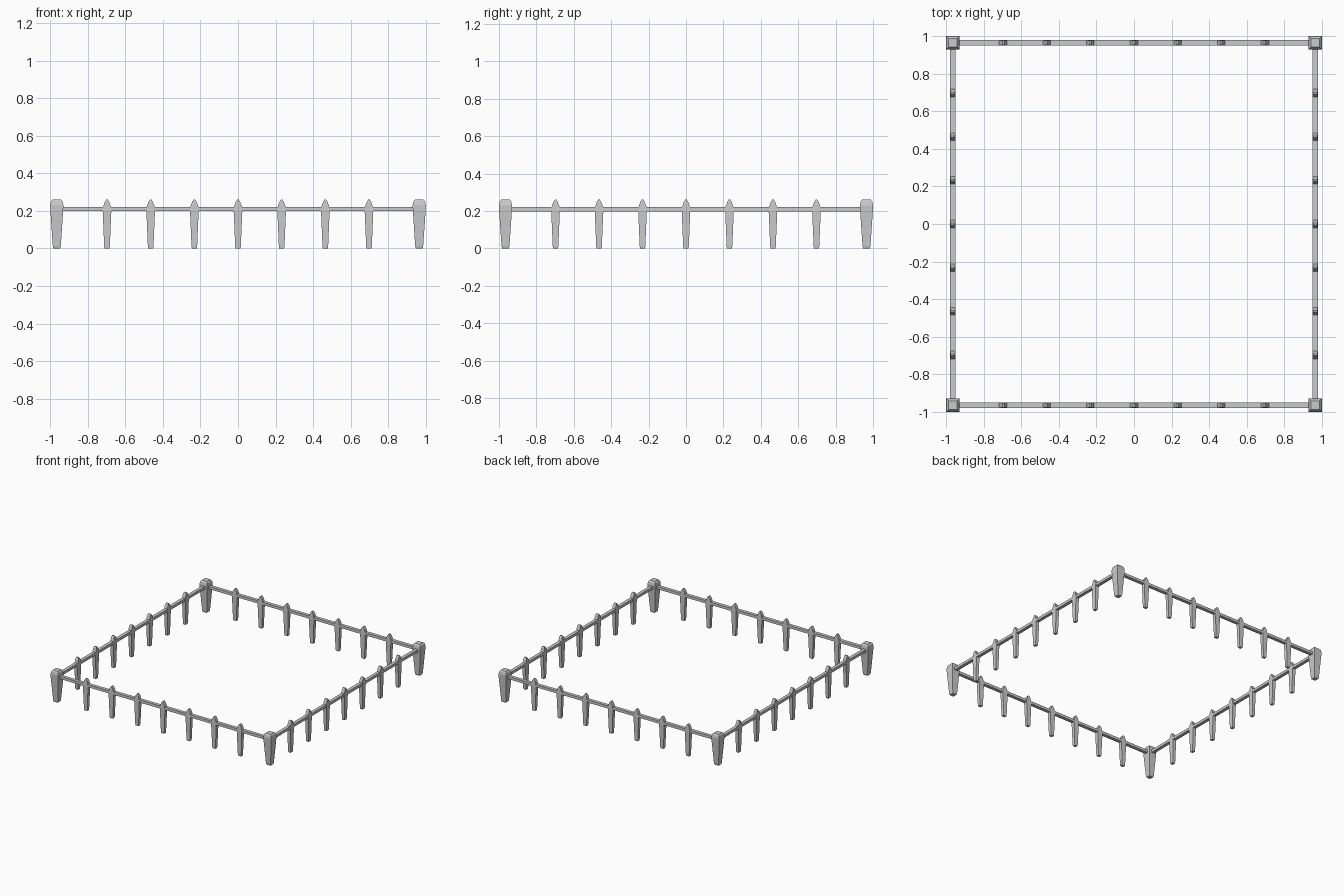
import bpy, bmesh
from math import pi
from mathutils import Matrix

if "Cube" in bpy.data.objects:
    bpy.data.objects.remove(bpy.data.objects["Cube"])

C = 0.965  # distance of the fence line from the centre


def loft(name, rings, loc, rot=0.0):
    """Stack rectangular rings (z, half width, half depth) into a tapered stake."""
    bm = bmesh.new()
    loops = []
    for z, w, d in rings:
        loops.append([bm.verts.new((sx * w, sy * d, z))
                      for sx, sy in ((-1, -1), (1, -1), (1, 1), (-1, 1))])
    bm.faces.new(loops[0][::-1])
    bm.faces.new(loops[-1])
    for a, b in zip(loops, loops[1:]):
        for i in range(4):
            j = (i + 1) % 4
            bm.faces.new((a[i], a[j], b[j], b[i]))
    me = bpy.data.meshes.new(name)
    bm.transform(Matrix.Translation(loc) @ Matrix.Rotation(rot, 4, 'Z'))
    bm.to_mesh(me)
    bm.free()
    ob = bpy.data.objects.new(name, me)
    bpy.context.collection.objects.link(ob)
    return ob


# profiles: tapered square post with chamfered cap, slim picket with pointed tip
POST = [(0, 0.018, 0.018), (0.01, 0.021, 0.021), (0.2, 0.034, 0.034),
        (0.23, 0.035, 0.035), (0.25, 0.031, 0.031), (0.26, 0.023, 0.023)]
PICKET = [(0, 0.013, 0.011), (0.01, 0.015, 0.012), (0.2, 0.023, 0.015),
          (0.225, 0.02, 0.0145), (0.248, 0.012, 0.013), (0.26, 0.004, 0.011)]

# corner posts
for sx in (-1, 1):
    for sy in (-1, 1):
        loft("corner_post", POST, (sx * C, sy * C, 0))

# four sides, each with one rail and seven pickets
for side in range(4):
    rot = side * pi / 2
    turn = Matrix.Rotation(rot, 4, 'Z')
    loft("rail", [(0.198, C, 0.0135), (0.22, C, 0.0135)],
         turn @ Matrix.Translation((0, -C, 0)).to_translation(), rot)
    for i in range(-3, 4):
        pos = turn @ Matrix.Translation((i * 0.2325, -C, 0)).to_translation()
        loft("picket", PICKET, pos, rot)
